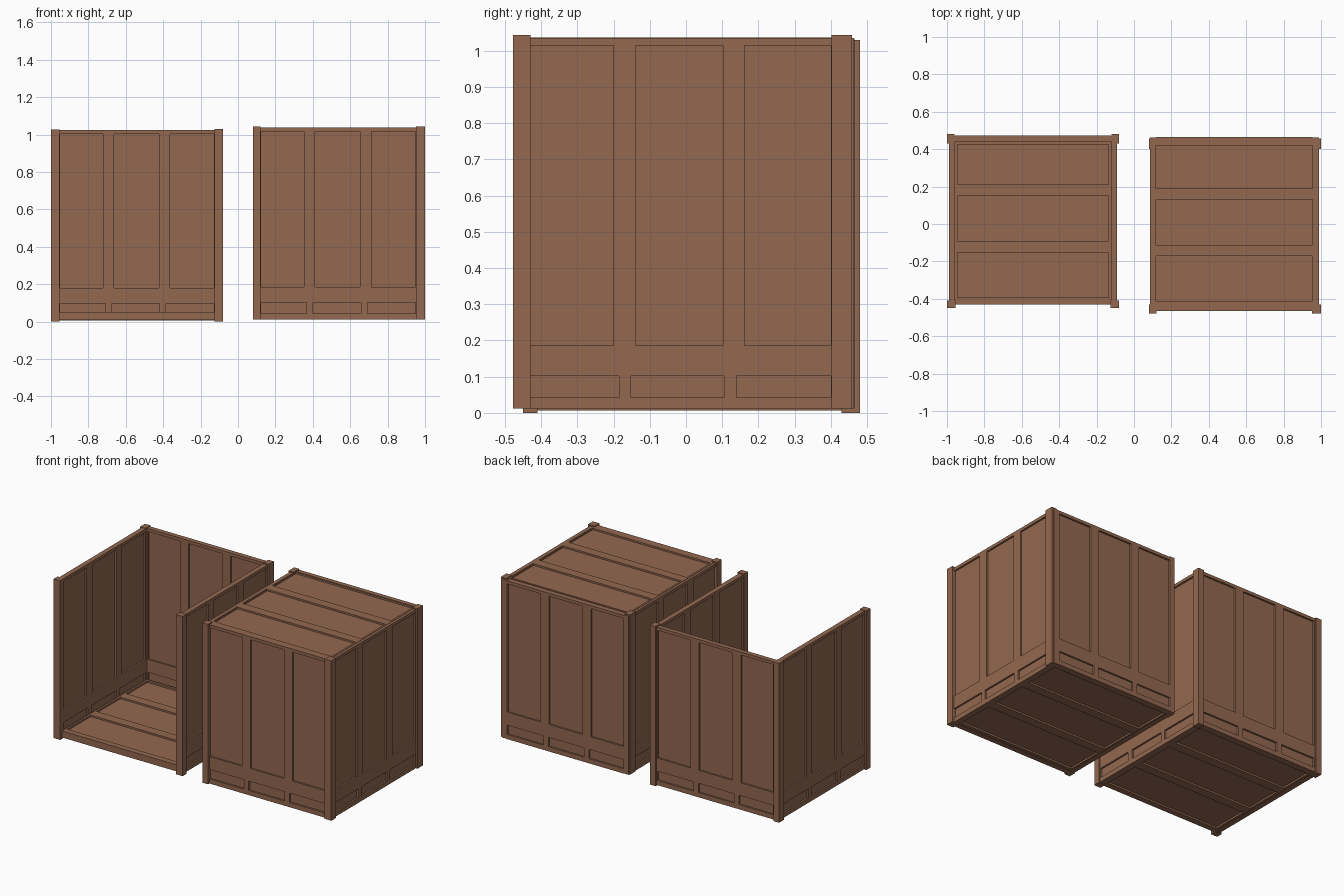
import bpy, bmesh
from mathutils import Vector

if "Cube" in bpy.data.objects:
    bpy.data.objects.remove(bpy.data.objects["Cube"])

wood = bpy.data.materials.new("brown_paint")
wood.diffuse_color = (0.29, 0.14, 0.08, 1)
wood.use_nodes = True
wood.node_tree.nodes["Principled BSDF"].inputs["Base Color"].default_value = wood.diffuse_color

REC = 0.011  # depth of the sunk panels on both faces


def build(name, boxes, axis="z"):
    """One object from boxes (u0,u1,v0,v1,w0,w1); w is the thickness along the axis."""
    bm = bmesh.new()
    for u0, u1, v0, v1, w0, w1 in boxes:
        vs = bmesh.ops.create_cube(bm, size=1)["verts"]
        for p in vs:
            u = u0 if p.co.x < 0 else u1
            v = v0 if p.co.y < 0 else v1
            w = w0 if p.co.z < 0 else w1
            p.co = Vector({"x": (w, u, v), "y": (u, w, v), "z": (u, v, w)}[axis])
    bmesh.ops.recalc_face_normals(bm, faces=bm.faces[:])
    me = bpy.data.meshes.new(name)
    bm.to_mesh(me)
    bm.free()
    me.materials.append(wood)
    ob = bpy.data.objects.new(name, me)
    bpy.context.collection.objects.link(ob)
    return ob


def wall(name, axis, w0, w1, u0, u1, p0, p1, zb, zt):
    """Framed wall: three tall sunk panels over three low ones. p0..p1 is the panelled span."""
    a, b, c, d = zb + 0.03, zb + 0.09, zb + 0.174, zt - 0.02
    boxes = [(p0, p1, a, d, w0 + REC, w1 - REC),          # thin core
             (u0, p0, zb, zt, w0, w1), (p1, u1, zb, zt, w0, w1),  # stiles
             (p0, p1, zb, a, w0, w1), (p0, p1, b, c, w0, w1),     # rails
             (p0, p1, d, zt, w0, w1)]
    for f, g in ((0.315, 0.317), (0.678, 0.667)):
        m, n = p0 + f * (p1 - p0), p0 + g * (p1 - p0)
        boxes.append((m - 0.03, m + 0.03, c, d, w0, w1))    # tall divider
        boxes.append((n - 0.017, n + 0.017, a, b, w0, w1))  # low divider
    build(name, boxes, axis)


def deck(name, x0, x1, y0, y1, px, py, bars, z0, z1):
    """Framed floor or roof with sunk panels and cross bars along x."""
    (a, b), (c, d) = px, py
    boxes = [(a, b, c, d, z0 + REC, z1 - REC),
             (x0, a, y0, y1, z0, z1), (b, x1, y0, y1, z0, z1),
             (a, b, y0, c, z0, z1), (a, b, d, y1, z0, z1)]
    boxes += [(a, b, m - 0.03, m + 0.03, z0, z1) for m in bars]
    build(name, boxes)


# Open crate: floor, two sides, back
deck("open_floor", -0.958, -0.122, -0.43, 0.441, (-0.945, -0.135), (-0.392, 0.425),
     (0.18, -0.122), 0.008, 0.05)
wall("open_left_wall", "x", -0.99, -0.958, -0.43, 0.47, -0.405, 0.425, 0.006, 1.024)
wall("open_right_wall", "x", -0.122, -0.09, -0.43, 0.47, -0.405, 0.425, 0.006, 1.024)
wall("open_back_wall", "y", 0.441, 0.472, -0.958, -0.122, -0.952, -0.128, 0.006, 1.024)
build("open_front_left_post", [(-1, -0.954, -0.45, -0.41, 0, 1.027)])
build("open_front_right_post", [(-0.126, -0.08, -0.45, -0.41, 0, 1.03)])
build("open_back_left_post", [(-1, -0.96, 0.43, 0.48, 0, 1.027)])
build("open_back_right_post", [(-0.12, -0.08, 0.43, 0.48, 0, 1.03)])

# Closed crate: floor, roof, four walls
deck("closed_floor", 0.117, 0.955, -0.43, 0.432, (0.125, 0.947), (-0.41, 0.42),
     (0.16, -0.142), 0.014, 0.05)
deck("closed_roof", 0.102, 0.97, -0.445, 0.432, (0.112, 0.96), (-0.412, 0.42),
     (0.16, -0.142), 1.003, 1.037)
wall("closed_left_wall", "x", 0.086, 0.117, -0.46, 0.463, -0.432, 0.40, 0.012, 1.035)
wall("closed_right_wall", "x", 0.955, 0.988, -0.46, 0.463, -0.432, 0.40, 0.012, 1.035)
wall("closed_front_wall", "y", -0.464, -0.43, 0.117, 0.955, 0.122, 0.95, 0.012, 1.037)
wall("closed_back_wall", "y", 0.432, 0.465, 0.117, 0.955, 0.122, 0.95, 0.012, 1.033)
build("closed_front_left_post", [(0.08, 0.12, -0.478, -0.43, 0.012, 1.043)])
build("closed_front_right_post", [(0.953, 1.0, -0.478, -0.43, 0.012, 1.043)])
build("closed_back_left_post", [(0.08, 0.116, 0.402, 0.458, 0.012, 1.043)])
build("closed_back_right_post", [(0.962, 1.0, 0.402, 0.458, 0.012, 1.043)])
